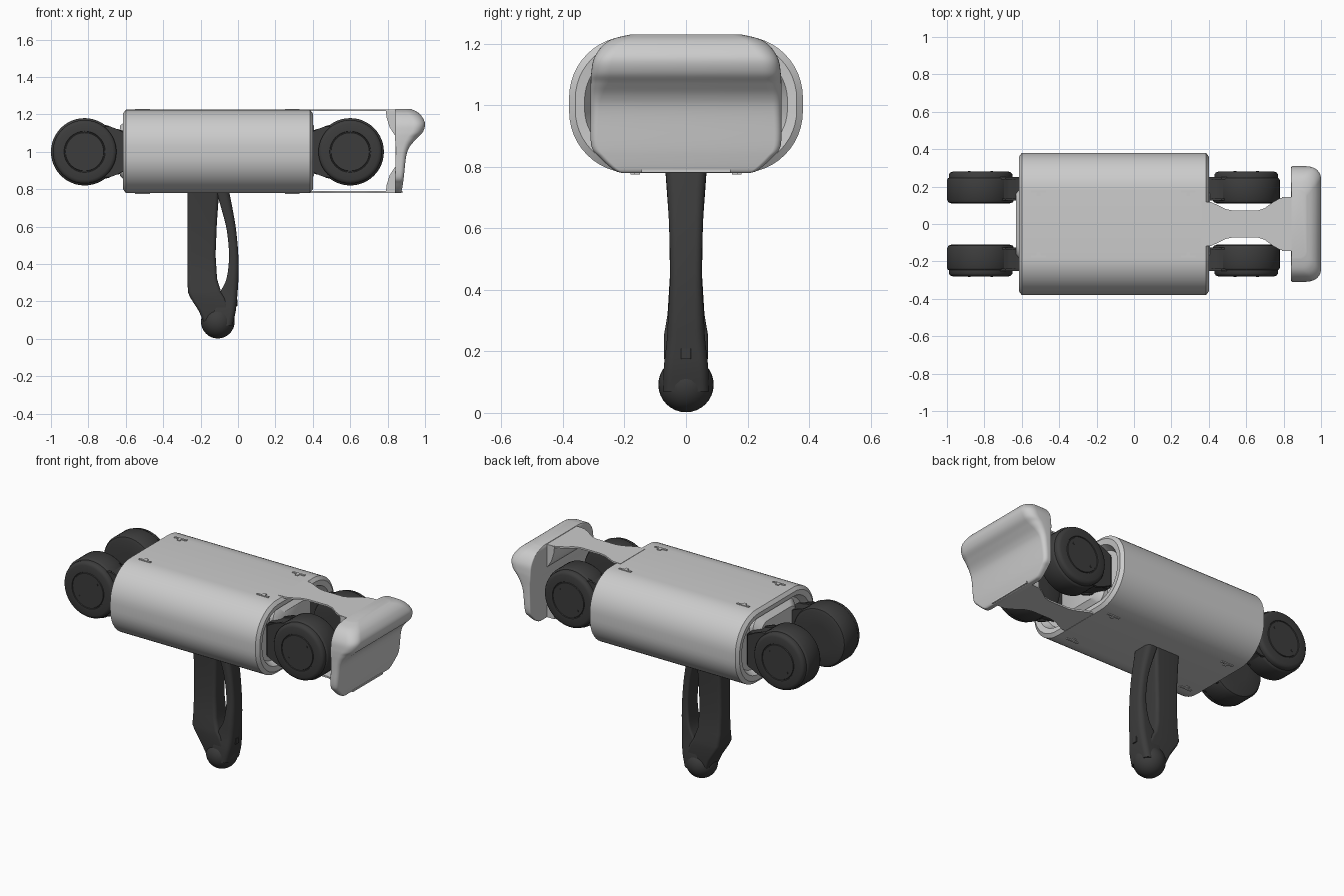
import bpy, bmesh, math
from mathutils import Vector

cube = bpy.data.objects.get("Cube")
if cube:
    bpy.data.objects.remove(cube, do_unlink=True)


def material(name, value):
    mat = bpy.data.materials.new(name)
    mat.use_nodes = True
    color = (value, value, value, 1)
    mat.diffuse_color = color
    mat.node_tree.nodes["Principled BSDF"].inputs["Base Color"].default_value = color
    return mat


light = material("light grey shell", 0.6)
dark = material("charcoal rubber", 0.045)


def finish(name, bm, mat, angle=35):
    bmesh.ops.recalc_face_normals(bm, faces=bm.faces)
    mesh = bpy.data.meshes.new(name)
    bm.to_mesh(mesh)
    bm.free()
    mesh.materials.append(mat)
    obj = bpy.data.objects.new(name, mesh)
    bpy.context.collection.objects.link(obj)
    bpy.ops.object.select_all(action="DESELECT")
    obj.select_set(True)
    bpy.context.view_layer.objects.active = obj
    bpy.ops.object.shade_smooth_by_angle(angle=math.radians(angle))
    return obj


def rounded_rect(a0, a1, b0, b1, r_low, r_high, steps=8):
    """Outline of a rectangle; r_high rounds the corners at a1, r_low those at a0."""
    points = []
    corners = [(a1, b1, r_high), (a0, b1, r_low), (a0, b0, r_low), (a1, b0, r_high)]
    for k, (a, b, r) in enumerate(corners):
        ca = a - r if a == a1 else a + r
        cb = b - r if b == b1 else b + r
        for i in range(steps + 1):
            t = (k + i / steps) * math.pi / 2
            points.append((ca + r * math.cos(t), cb + r * math.sin(t)))
    return points


def skin(bm, rings, cap=True):
    loops = [[bm.verts.new(p) for p in ring] for ring in rings]
    n = len(loops[0])
    for low, high in zip(loops, loops[1:]):
        for i in range(n):
            j = (i + 1) % n
            bm.faces.new((low[i], low[j], high[j], high[i]))
    if cap:
        bm.faces.new(loops[0])
        bm.faces.new(loops[-1])


def loft(name, rows, mat, r_back, r_front, angle=35):
    """Stack rounded sections given as (z, x back, x front, half width)."""
    bm = bmesh.new()
    rings = []
    for z, x0, x1, w in rows:
        limit = min((x1 - x0) / 2, w) * 0.95
        outline = rounded_rect(x0, x1, -w, w, min(r_back, limit), min(r_front, limit))
        rings.append([(x, y, z) for x, y in outline])
    skin(bm, rings)
    return finish(name, bm, mat, angle)


def smooth_rows(rows, steps=5):
    """Catmull-Rom subdivision of loft rows."""
    rows = [Vector(r) for r in rows]
    result = []
    for i in range(len(rows) - 1):
        a, b, c, d = rows[max(i - 1, 0)], rows[i], rows[i + 1], rows[min(i + 2, len(rows) - 1)]
        for s in range(steps):
            t = s / steps
            result.append(b + (c - a) * t / 2 + (a * 2 - b * 5 + c * 4 - d) * t * t / 2
                          + (b * 3 - a - c * 3 + d) * t ** 3 / 2)
    return result + [rows[-1]]


def prism(name, outline, axis, low, high, mat, bevel=0.0):
    """Extrude a flat outline along y or z."""
    place = {"y": lambda a, b, d: (a, d, b), "z": lambda a, b, d: (a, b, d)}[axis]
    bm = bmesh.new()
    skin(bm, [[place(a, b, d) for a, b in outline] for d in (low, high)])
    if bevel:
        bmesh.ops.bevel(bm, geom=bm.edges[:], offset=bevel, segments=2, affect="EDGES")
    return finish(name, bm, mat)


# Main shell: one long rounded case with recessed ends
def shell_ring(x, inset):
    r = 0.2 - inset * 0.8
    outline = rounded_rect(-0.38 + inset, 0.38 - inset, 0.78 + inset, 1.225 - inset, r, r, 12)
    return [(x, y, z) for y, z in outline]


bm = bmesh.new()
skin(bm, [shell_ring(x, inset) for x, inset in (
    (-0.57, 0.07), (-0.61, 0.05), (-0.615, 0.02), (-0.6, 0),
    (0.385, 0), (0.4, 0.02), (0.395, 0.05), (0.355, 0.07))])
finish("body_shell", bm, light)

# Raised panel in each recessed end
for name, inner, outer in (("left", 0.35, 0.405), ("right", -0.56, -0.63)):
    bm = bmesh.new()
    rings = []
    for x, grow in ((inner, 0.03), ((inner + outer) / 2, 0.03), (outer, 0)):
        outline = rounded_rect(-0.17 - grow, 0.17 + grow, 0.87 - grow, 1.14 + grow, 0.06, 0.06)
        rings.append([(x, y, z) for y, z in outline])
    skin(bm, rings)
    finish(name + "_end_panel", bm, light)

# Small raised clips above and below the shell
for level, z in (("top", 1.225), ("bottom", 0.78)):
    for x in (-0.51, 0.29):
        for y in (-0.18, 0.18):
            side = math.copysign(1, y)
            tee = [(-0.04, 0), (0.04, 0), (0.04, 0.012), (0.01, 0.012),
                   (0.01, 0.03), (-0.01, 0.03), (-0.01, 0.012), (-0.04, 0.012)]
            prism(level + "_clip", [(x + a, y - side * b) for a, b in tee], "z",
                  z - 0.005, z + 0.005, light)


# Wheels with stepped rims and round hub caps, each on a tapered arm
def wheel(name, cx, side):
    profile = [(0.08, 0.11), (0.155, 0.11), (0.172, 0.116), (0.18, 0.13), (0.18, 0.235),
               (0.176, 0.243), (0.17, 0.247), (0.17, 0.265), (0.163, 0.275), (0.15, 0.28),
               (0.11, 0.28), (0.108, 0.275), (0.104, 0.275), (0.102, 0.28), (0.02, 0.28)]
    bm = bmesh.new()
    skin(bm, [[(cx + r * math.cos(t), side * y, 1 + r * math.sin(t))
               for t in (math.tau * i / 48 for i in range(48))] for r, y in profile])
    finish(name + "_wheel", bm, dark)
    # Two screw heads on the hub cap
    for s in (-1, 1):
        bm = bmesh.new()
        skin(bm, [[(cx + s * 0.06 + 0.007 * math.cos(t), y, 1 + s * 0.05 + 0.007 * math.sin(t))
                   for t in (math.tau * i / 10 for i in range(10))]
                  for y in (side * 0.278, side * 0.283)])
        finish(name + "_hub_screw", bm, dark)


for end, cx, root in (("left", 0.6, 0.36), ("right", -0.82, -0.58)):
    toward = math.copysign(1, root - cx)
    for face, side in (("front", -1), ("back", 1)):
        wheel(end + "_" + face, cx, side)
        half = [(root, 0.105), (cx + toward * 0.17, 0.11), (cx + toward * 0.13, 0.125),
                (cx + toward * 0.08, 0.155)]
        outline = [(x, 1 + h) for x, h in half] + [(x, 1 - h) for x, h in reversed(half)]
        low, high = sorted((side * 0.125, side * 0.25))
        prism(end + "_" + face + "_arm", outline, "y", low, high, dark, 0.012)

# Thin waisted straps that hold the bumper
waist = [(0.36, 0.12), (0.41, 0.118), (0.45, 0.1), (0.49, 0.08), (0.53, 0.072), (0.66, 0.072),
         (0.7, 0.085), (0.74, 0.115), (0.78, 0.138), (0.81, 0.145), (0.88, 0.145)]
strap = waist + [(x, -y) for x, y in reversed(waist)]
for level, z in (("top", 1.217), ("bottom", 0.781)):
    prism(level + "_strap", strap, "z", z, z + 0.01, light)

# Curved gussets joining straps and bumper
gusset = [(0.79, 0.222), (0.795, 0.18), (0.81, 0.13), (0.835, 0.09), (0.86, 0.07), (0.86, 0.222)]
for level, flip in (("top", 1), ("bottom", -1)):
    prism(level + "_gusset", [(x, 1.003 + flip * h) for x, h in gusset], "y", -0.145, 0.145, light)

# Bumper: swept lip at the top, flat plate below
loft("bumper", smooth_rows([
    (0.78, 0.842, 0.868, 0.21), (0.79, 0.84, 0.875, 0.235), (0.83, 0.84, 0.882, 0.28),
    (0.87, 0.84, 0.887, 0.308), (0.98, 0.843, 0.9, 0.31), (1.03, 0.843, 0.92, 0.31),
    (1.07, 0.84, 0.955, 0.31), (1.105, 0.84, 0.988, 0.308), (1.15, 0.84, 1.0, 0.3),
    (1.19, 0.84, 0.982, 0.275), (1.215, 0.84, 0.955, 0.24), (1.23, 0.843, 0.92, 0.18)]),
    light, 0.008, 0.06, 50)

# Handle: straight grip that slants into a rounded pommel
loft("handle_grip", [
    (0.8, -0.27, -0.1, 0.068), (0.62, -0.27, -0.113, 0.055), (0.45, -0.27, -0.12, 0.052),
    (0.32, -0.27, -0.112, 0.06), (0.25, -0.268, -0.09, 0.072), (0.22, -0.255, -0.07, 0.072),
    (0.15, -0.21, -0.04, 0.07), (0.08, -0.18, -0.04, 0.06)], dark, 0.02, 0.02)

# Bowed guard in front of the grip
loft("handle_guard", smooth_rows([
    (0.8, -0.12, -0.05, 0.068), (0.7, -0.09, -0.03, 0.06), (0.58, -0.06, -0.01, 0.054),
    (0.44, -0.048, 0.002, 0.052), (0.32, -0.062, 0.002, 0.058), (0.24, -0.1, -0.003, 0.062),
    (0.15, -0.13, -0.012, 0.072), (0.07, -0.13, -0.03, 0.075)]), dark, 0.012, 0.03)

bm = bmesh.new()
bmesh.ops.create_uvsphere(bm, u_segments=32, v_segments=16, radius=0.09)
bmesh.ops.translate(bm, verts=bm.verts, vec=(-0.108, 0, 0.092))
finish("handle_pommel", bm, dark)

# Small latch button on the guard
button = rounded_rect(-0.016, -0.002, -0.016, 0.016, 0.004, 0.004)
prism("latch_button", button, "z", 0.175, 0.21, dark)
